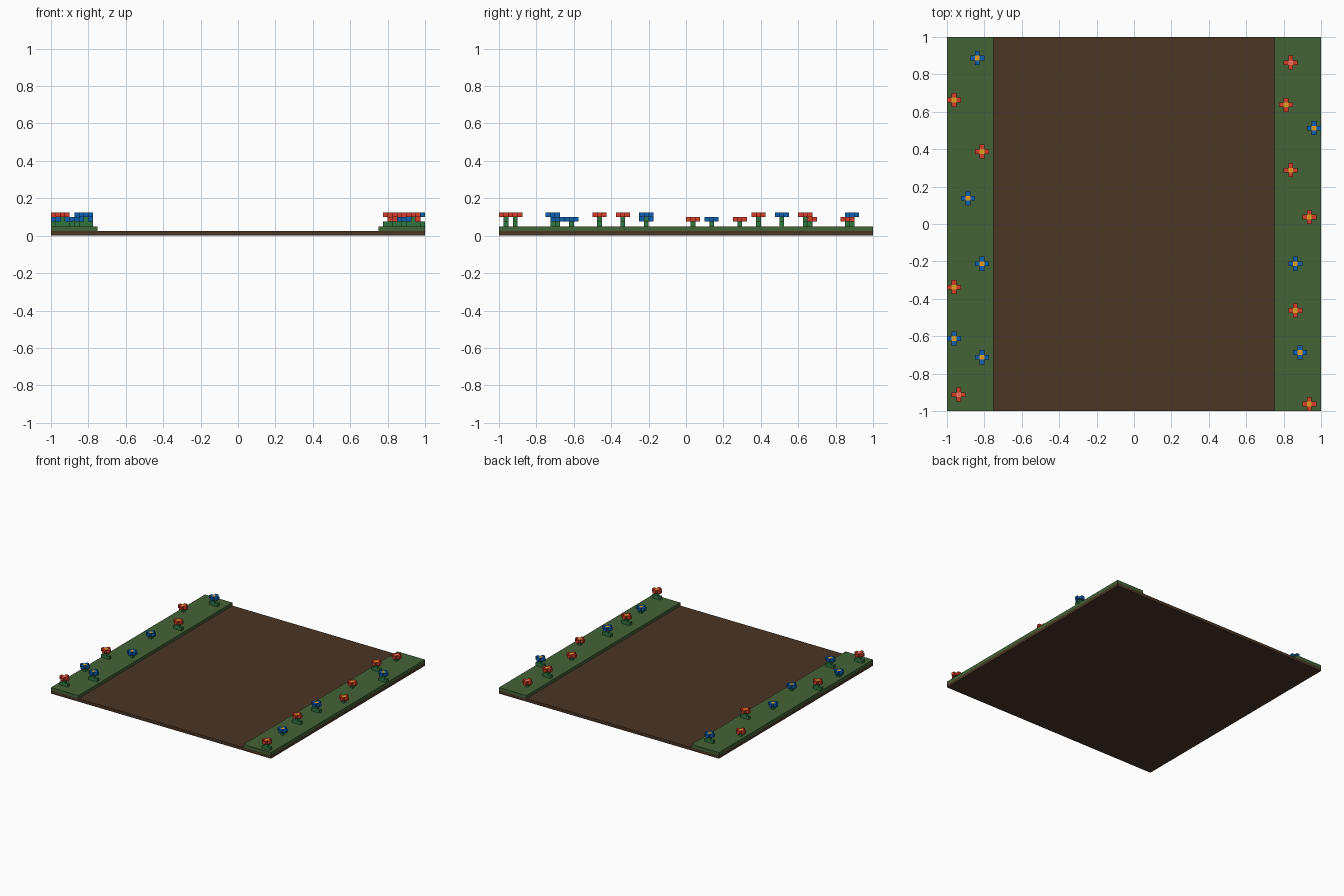
import bpy
import bmesh
from mathutils import Matrix, Vector

V = 0.025  # edge length of one block

cube = bpy.data.objects.get("Cube")
if cube:
    bpy.data.objects.remove(cube, do_unlink=True)


def material(name, rgb):
    """Make a flat material from 8-bit display values."""
    lin = [((c / 255 + 0.055) / 1.055) ** 2.4 for c in rgb] + [1.0]
    mat = bpy.data.materials.new(name)
    mat.use_nodes = True
    mat.diffuse_color = lin
    bsdf = mat.node_tree.nodes["Principled BSDF"]
    bsdf.inputs["Base Color"].default_value = lin
    bsdf.inputs["Roughness"].default_value = 0.9
    return mat


SOIL = material("soil brown", (74, 54, 37))
GRASS = material("grass green", (68, 99, 54))
STEM = material("stem green", (48, 118, 62))
RED = material("petal red", (212, 62, 40))
BLUE = material("petal blue", (14, 96, 176))
YELLOW = material("centre yellow", (226, 160, 32))
PINK = material("centre pink", (232, 120, 100))


def add_box(bm, centre, size, slot=0):
    mat = Matrix.Translation(centre) @ Matrix.Diagonal((*size, 1))
    made = bmesh.ops.create_cube(bm, size=1, matrix=mat)
    for face in {f for v in made["verts"] for f in v.link_faces}:
        face.material_index = slot


def finish(name, bm, mats):
    mesh = bpy.data.meshes.new(name)
    bm.to_mesh(mesh)
    bm.free()
    for mat in mats:
        mesh.materials.append(mat)
    obj = bpy.data.objects.new(name, mesh)
    bpy.context.collection.objects.link(obj)
    return obj


def slab(name, centre, size, mat):
    bm = bmesh.new()
    add_box(bm, centre, size)
    return finish(name, bm, [mat])


def flower(name, x, y, tall, petal, centre):
    """Stem, four petals around a flush centre, and leaves on tall stems."""
    bm = bmesh.new()
    stem_h = V * (2 if tall else 1)
    base = Vector((x, y, 2 * V))
    add_box(bm, base + Vector((0, 0, stem_h / 2)), (V, V, stem_h), 0)
    head = base + Vector((0, 0, stem_h + V / 2))
    add_box(bm, head, (V, V, V), 2)
    for dx, dy in ((1, 0), (-1, 0), (0, 1), (0, -1)):
        add_box(bm, head + Vector((dx, dy, 0)) * V, (V, V, V), 1)
    if tall:
        for dx in (-1, 1):
            add_box(bm, base + Vector((dx * V, 0, V / 2)), (V, V, V), 0)
    return finish(name, bm, [STEM, petal, centre])


# Ground: soil bed with a raised grass strip along each side
slab("soil_bed", (0, 0, V / 2), (2, 2, V), SOIL)
for side, label in ((1, "left"), (-1, "right")):
    slab(label + "_grass_strip", (side * 0.875, 0, 1.5 * V), (0.25, 2, V), GRASS)

# Flowers: x and y in blocks, tall or short
red_flowers = [
    (-38.5, 26.5, False), (-32.5, 15.5, True), (-38.5, -13.5, True),
    (32.5, 25.5, True), (33.5, 11.5, False), (37.5, 1.5, False),
    (34.5, -18.5, True), (37.5, -38.5, True),
]
pink_centred = [(33.5, 34.5, False), (-37.5, -36.5, True)]
blue_flowers = [
    (-33.5, 35.5, True), (-35.5, 5.5, False), (-32.5, -8.5, False),
    (-38.5, -24.5, False), (-32.5, -28.5, True), (38.5, 20.5, True),
    (34.5, -8.5, True), (35.5, -27.5, False),
]
for label, spots, petal, centre in (
    ("red_flower", red_flowers, RED, YELLOW),
    ("pink_centred_flower", pink_centred, RED, PINK),
    ("blue_flower", blue_flowers, BLUE, YELLOW),
):
    for i, (x, y, tall) in enumerate(spots, 1):
        flower(f"{label}_{i}", x * V, y * V, tall, petal, centre)
